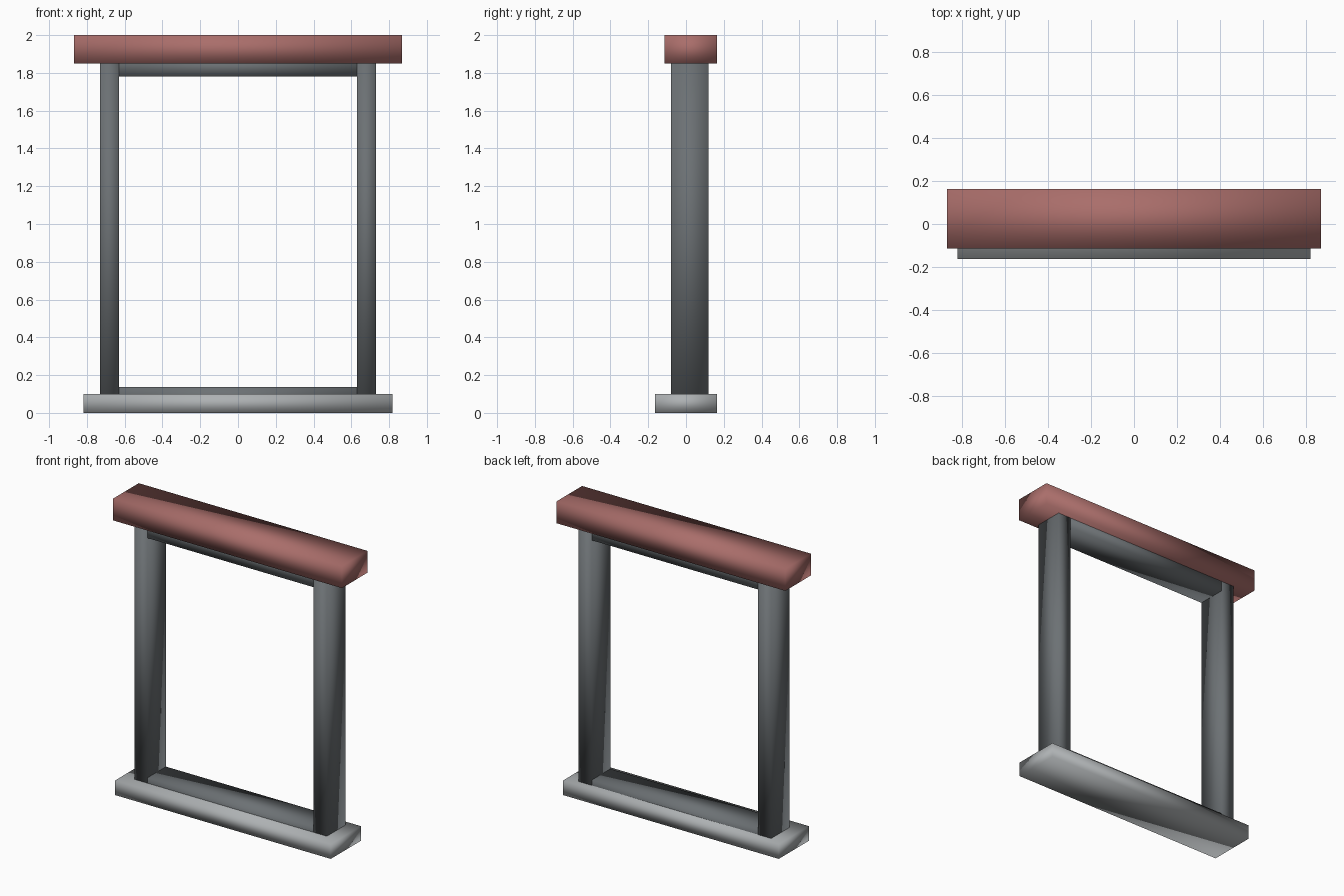
import bpy
import bmesh
from mathutils import Vector

if "Cube" in bpy.data.objects:
    bpy.data.objects.remove(bpy.data.objects["Cube"], do_unlink=True)


def material(name, color):
    mat = bpy.data.materials.new(name)
    mat.use_nodes = True
    mat.diffuse_color = (*color, 1)
    mat.node_tree.nodes["Principled BSDF"].inputs["Base Color"].default_value = (*color, 1)
    return mat


red = material("brick red", (0.40, 0.155, 0.145))
dark_grey = material("dark grey", (0.15, 0.165, 0.175))
light_grey = material("light grey", (0.42, 0.44, 0.45))


def box(name, low, high, mat):
    """Smooth-shaded box between two opposite corners."""
    low, high = Vector(low), Vector(high)
    bm = bmesh.new()
    bmesh.ops.create_cube(bm, size=1)
    bmesh.ops.scale(bm, vec=high - low, verts=bm.verts)
    bmesh.ops.translate(bm, vec=(low + high) / 2, verts=bm.verts)
    for face in bm.faces:
        face.smooth = True
    mesh = bpy.data.meshes.new(name)
    bm.to_mesh(mesh)
    bm.free()
    mesh.materials.append(mat)
    obj = bpy.data.objects.new(name, mesh)
    bpy.context.collection.objects.link(obj)


INNER, OUTER = 0.63, 0.73      # post faces in x
FRONT, BACK = -0.08, 0.12      # frame faces in y

# Lintel and sill
box("lintel", (-0.867, -0.113, 1.85), (0.867, 0.163, 2), red)
box("sill", (-0.818, -0.163, 0), (0.818, 0.163, 0.10), light_grey)

# Side posts, ends sunk into lintel and sill
box("left_post", (INNER, FRONT, 0.035), (OUTER, BACK, 1.88), dark_grey)
box("right_post", (-OUTER, FRONT, 0.035), (-INNER, BACK, 1.88), dark_grey)

# Rails between the posts
box("top_rail", (-INNER, FRONT, 1.78), (INNER, BACK, 1.88), dark_grey)
box("bottom_rail", (-INNER, FRONT, 0.035), (INNER, BACK, 0.137), dark_grey)
